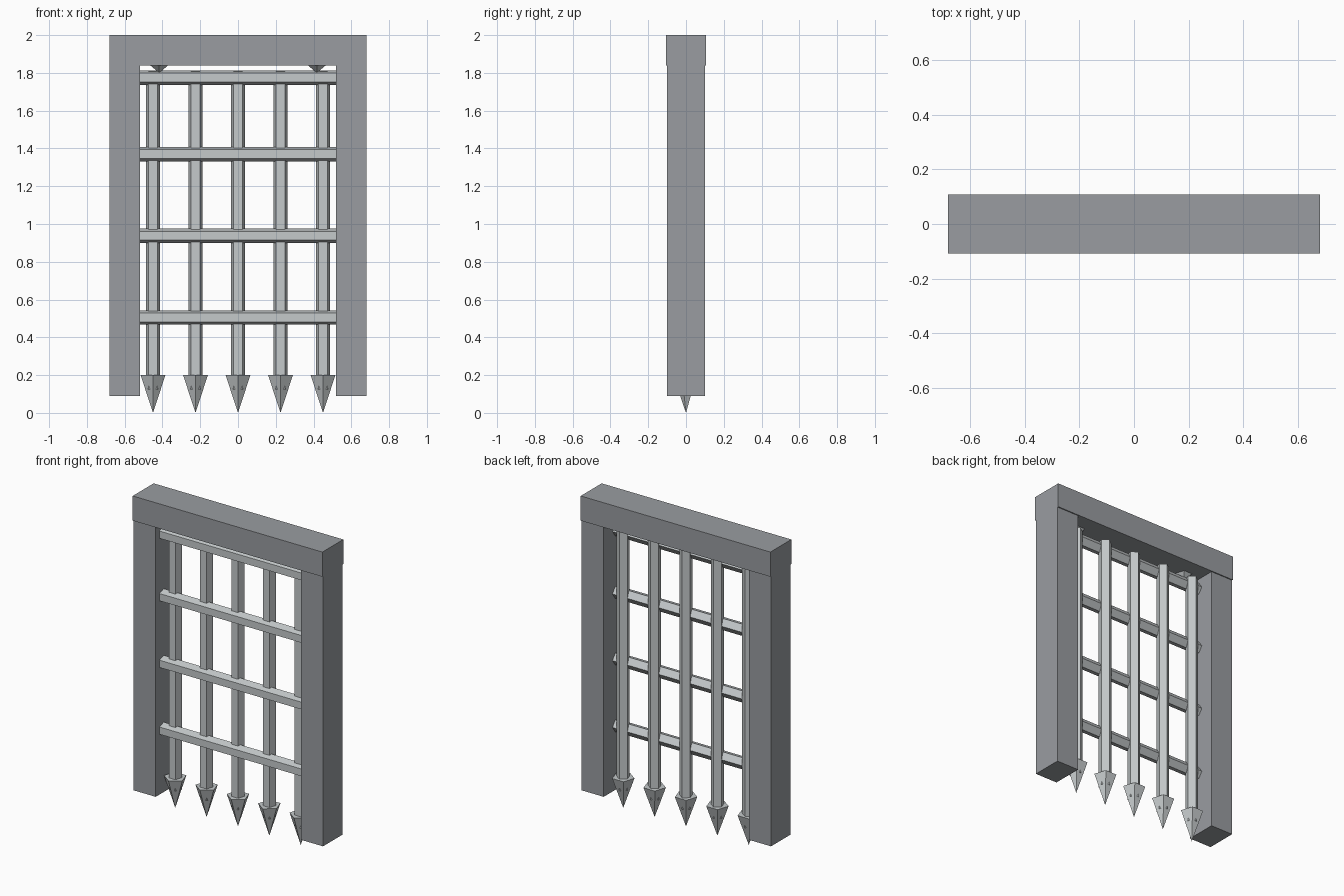
import bpy
from math import radians

default = bpy.data.objects.get("Cube")
if default:
    bpy.data.objects.remove(default, do_unlink=True)


def make_material(name, rgb):
    mat = bpy.data.materials.new(name)
    mat.use_nodes = True
    color = (*rgb, 1.0)
    mat.diffuse_color = color
    bsdf = next(n for n in mat.node_tree.nodes if n.type == 'BSDF_PRINCIPLED')
    bsdf.inputs["Base Color"].default_value = color
    return mat


STONE = make_material("grey stone", (0.32, 0.335, 0.355))
IRON = make_material("pale iron", (0.56, 0.59, 0.60))


def finish(name, mat):
    obj = bpy.context.object
    obj.name = name
    obj.data.materials.append(mat)
    return obj


def block(name, low, high, mat):
    center = [(a + b) / 2 for a, b in zip(low, high)]
    bpy.ops.mesh.primitive_cube_add(size=1, location=center)
    obj = finish(name, mat)
    obj.scale = [b - a for a, b in zip(low, high)]
    return obj


def five_sided(name, r_low, r_high, length, center, turn, mat):
    # Five-sided cone or prism along local z; the first corner points to +y
    bpy.ops.mesh.primitive_cone_add(vertices=5, radius1=r_low, radius2=r_high,
                                    depth=length, location=center, rotation=turn)
    return finish(name, mat)


# Stone frame
for side, x in (("right", -0.60), ("left", 0.60)):
    block(side + "_post", (x - 0.08, -0.1, 0.09), (x + 0.08, 0.1, 1.84), STONE)
block("top_beam", (-0.68, -0.107, 1.84), (0.68, 0.107, 2.0), STONE)

# Upright bars with the ridge at the back, each ending in a spearhead
BAR_R = 0.04
BAR_LOW, BAR_TOP = 0.125, 1.81
for i in range(5):
    x = (i - 2) * 0.225
    five_sided(f"upright_bar_{i + 1}", BAR_R, BAR_R, BAR_TOP - BAR_LOW,
               (x, 0, (BAR_TOP + BAR_LOW) / 2), (0, 0, 0), IRON)
    five_sided(f"spearhead_{i + 1}", 0, 0.069, 0.2,
               (x, 0, 0.1), (0, 0, radians(180)), IRON)

# Cross rails in front of the bars
for i, z in enumerate((0.505, 0.938, 1.37, 1.775)):
    five_sided(f"cross_rail_{i + 1}", BAR_R, BAR_R, 1.04,
               (0, -0.03, z), (0, radians(90), 0), IRON)

# Small downward studs under the beam
for side, x in (("right", -0.417), ("left", 0.417)):
    five_sided(side + "_beam_stud", 0, 0.05, 0.04,
               (x, -0.035, 1.82), (0, 0, radians(180)), IRON)
